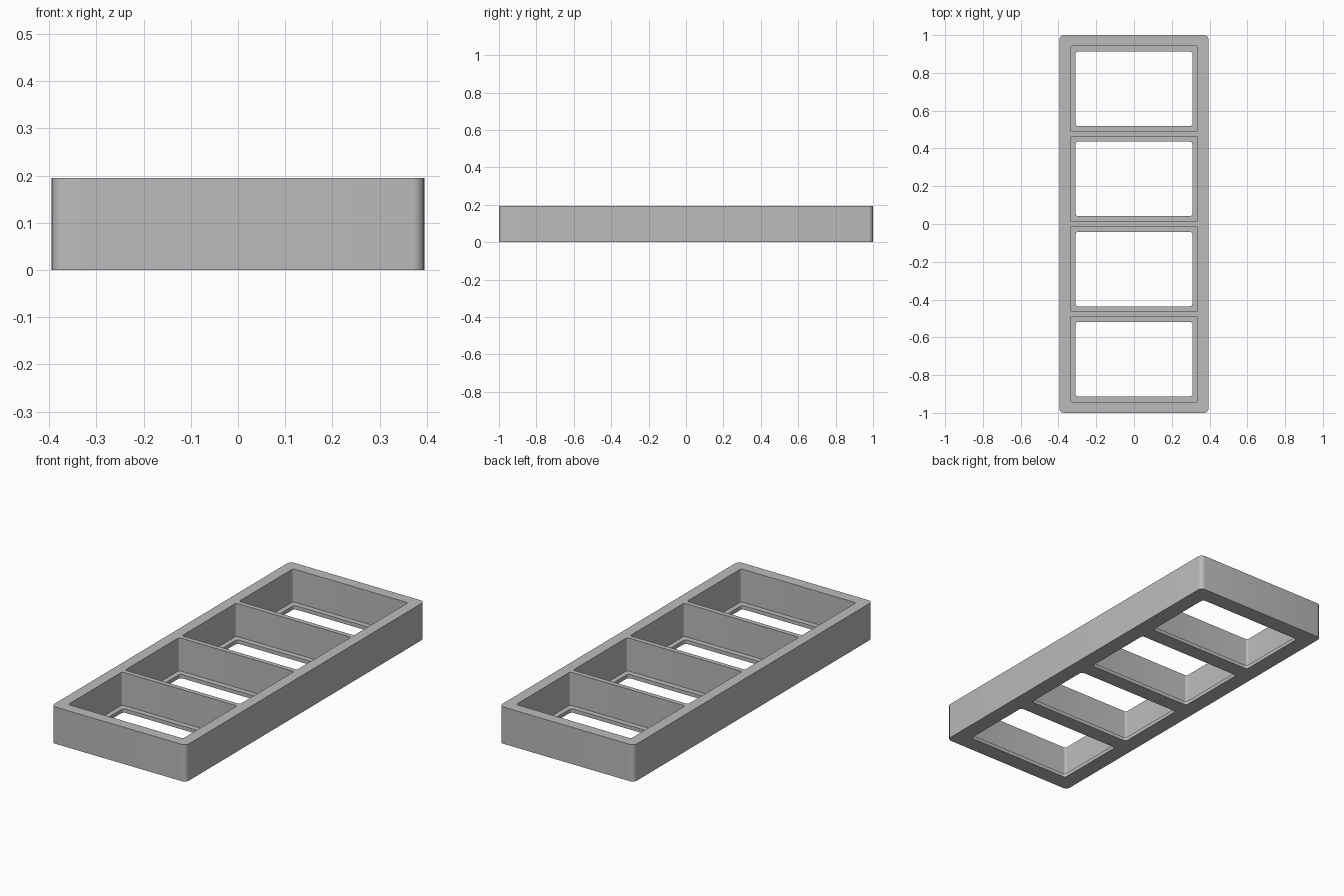
import bpy, bmesh, math

cube = bpy.data.objects.get("Cube")
if cube:
    bpy.data.objects.remove(cube, do_unlink=True)

WIDTH, LENGTH, HEIGHT = 0.79, 2.0, 0.195
FLOOR = 0.02
PITCH = 0.477
POCKET = (0.674, 0.452)
WINDOW = (0.62, 0.394)

grey = bpy.data.materials.new("plain grey")
grey.use_nodes = True
colour = (0.5, 0.5, 0.5, 1)
grey.diffuse_color = colour
grey.node_tree.nodes["Principled BSDF"].inputs["Base Color"].default_value = colour


def rounded_block(name, size, y, z0, z1, radius, steps=6):
    """Upright block with rounded vertical corners."""
    bm = bmesh.new()
    verts = []
    for quarter, (sx, sy) in enumerate([(1, 1), (-1, 1), (-1, -1), (1, -1)]):
        cx = sx * (size[0] / 2 - radius)
        cy = y + sy * (size[1] / 2 - radius)
        for i in range(steps + 1):
            a = math.pi / 2 * (quarter + i / steps)
            verts.append(bm.verts.new((cx + radius * math.cos(a), cy + radius * math.sin(a), z0)))
    base = bm.faces.new(verts)
    top = bmesh.ops.extrude_face_region(bm, geom=[base])["geom"]
    bmesh.ops.translate(bm, vec=(0, 0, z1 - z0),
                        verts=[v for v in top if isinstance(v, bmesh.types.BMVert)])
    bmesh.ops.recalc_face_normals(bm, faces=bm.faces)
    mesh = bpy.data.meshes.new(name)
    bm.to_mesh(mesh)
    bm.free()
    mesh.materials.append(grey)
    obj = bpy.data.objects.new(name, mesh)
    bpy.context.collection.objects.link(obj)
    return obj


# Outer body
tray = rounded_block("tray", (WIDTH, LENGTH), 0, 0, HEIGHT, 0.025)

# Four pockets, each with a smaller window through its floor
cutters = []
for i in range(4):
    y = (i - 1.5) * PITCH
    cutters.append(rounded_block("pocket_cutter", POCKET, y, FLOOR, HEIGHT + 0.1, 0.01))
    cutters.append(rounded_block("window_cutter", WINDOW, y, -0.1, HEIGHT / 2, 0.015))

for cutter in cutters:
    cutter.hide_render = True
    mod = tray.modifiers.new("cut", 'BOOLEAN')
    mod.operation = 'DIFFERENCE'
    mod.solver = 'EXACT'
    mod.object = cutter

# Apply the cuts and drop the cutters
bpy.context.view_layer.objects.active = tray
tray.select_set(True)
for mod in list(tray.modifiers):
    bpy.ops.object.modifier_apply(modifier=mod.name)
for cutter in cutters:
    bpy.data.objects.remove(cutter, do_unlink=True)

bpy.ops.object.shade_smooth_by_angle(angle=math.radians(30))
